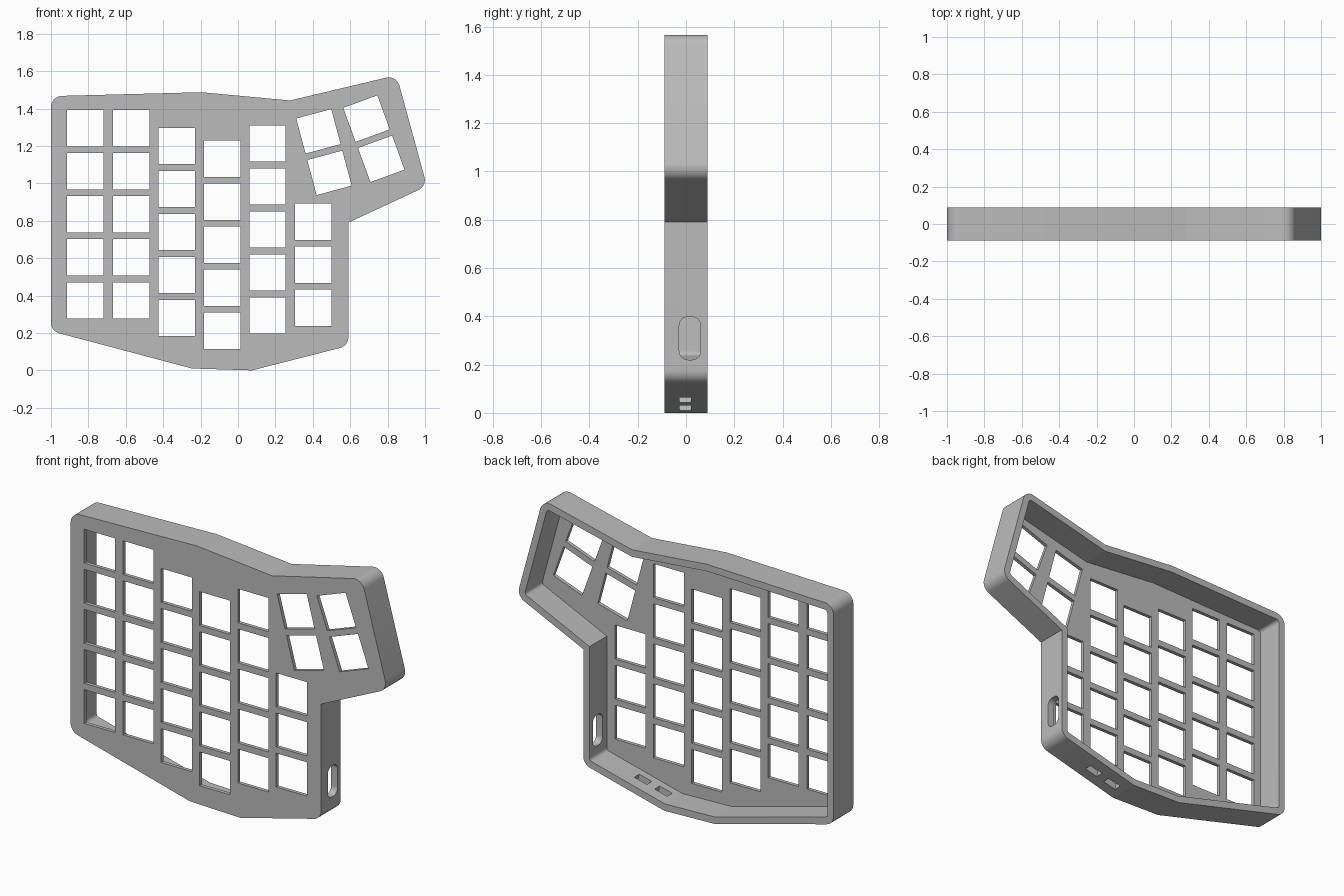
import bpy, bmesh, math
from mathutils import Vector, Matrix

cube = bpy.data.objects.get("Cube")
if cube:
    bpy.data.objects.remove(cube, do_unlink=True)

HALF = 0.089    # half the case depth
WALL = 0.04
PLATE = 0.021
KEY = 0.194     # square switch opening
PITCH = 0.23

grey = bpy.data.materials.new("case grey")
grey.use_nodes = True
grey.diffuse_color = (0.5, 0.5, 0.5, 1)
grey.node_tree.nodes["Principled BSDF"].inputs["Base Color"].default_value = (0.5, 0.5, 0.5, 1)


def offset(points, d):
    """Move every side of a counter-clockwise outline inwards by d."""
    result = []
    for i, p in enumerate(points):
        a = (p - points[i - 1]).normalized()
        b = (points[(i + 1) % len(points)] - p).normalized()
        na, nb = Vector((-a.y, a.x)), Vector((-b.y, b.x))
        result.append(p + (na + nb) * d / (1 + na.dot(nb)))
    return result


def rounded(points, radii, steps=12):
    """Replace corners that have a radius with arcs."""
    result = []
    for i, (p, r) in enumerate(zip(points, radii)):
        if r == 0:
            result.append(p)
            continue
        a = (points[i - 1] - p).normalized()
        b = (points[(i + 1) % len(points)] - p).normalized()
        half = a.angle(b) / 2
        centre = p + (a + b).normalized() * r / math.sin(half)
        start = p + a * r / math.tan(half) - centre
        sweep = math.pi - 2 * half
        for k in range(steps + 1):
            result.append(centre + Matrix.Rotation(sweep * k / steps, 2) @ start)
    return result


def prism(bm, points, start, end, place=Matrix.Identity(4)):
    """Extrude an x-z outline along y."""
    low = [bm.verts.new(place @ Vector((p.x, start, p.y))) for p in points]
    high = [bm.verts.new(place @ Vector((p.x, end, p.y))) for p in points]
    bm.faces.new(low)
    bm.faces.new(high[::-1])
    for i in range(len(points)):
        j = (i + 1) % len(points)
        bm.faces.new((low[j], low[i], high[i], high[j]))


def rectangle(w, h):
    return [Vector((x * w / 2, z * h / 2)) for x, z in ((-1, -1), (1, -1), (1, 1), (-1, 1))]


def make_object(name, bm):
    bmesh.ops.recalc_face_normals(bm, faces=bm.faces)
    mesh = bpy.data.meshes.new(name)
    bm.to_mesh(mesh)
    bm.free()
    mesh.materials.append(grey)
    obj = bpy.data.objects.new(name, mesh)
    bpy.context.collection.objects.link(obj)
    return obj


# Case outline, counter-clockwise: x, z, corner radius
R = 0.06
corners = [(-1, 0.21, R), (-0.246, 0.01, 0), (0.075, 0, 0), (0.59, 0.131, R),
           (0.59, 0.79, 0), (1.01, 0.985, R), (0.848, 1.578, R),
           (0.278, 1.443, 0), (-0.195, 1.487, 0), (-1, 1.466, R)]
outline = [Vector(c[:2]) for c in corners]
radii = [c[2] for c in corners]

bm = bmesh.new()
prism(bm, rounded(outline, radii), -HALF, HALF)
case = make_object("keyboard_case", bm)

# Hollow, open at the back
bm = bmesh.new()
inner = rounded(offset(outline, WALL), [max(r - WALL, 0) for r in radii])
prism(bm, inner, -HALF + PLATE, HALF + 0.1)
cutters = [make_object("cavity_cutter", bm)]

# Switch openings: columns as x, lowest z, count
bm = bmesh.new()
keys = []
for x, z, count in ((-0.817, 0.374, 5), (-0.571, 0.374, 5), (-0.328, 0.28, 5),
                    (-0.084, 0.212, 5), (0.158, 0.293, 5), (0.402, 0.335, 3)):
    keys += [(x, z + PITCH * row, 0) for row in range(count)]
# Thumb cluster, turned
keys += [(0.43, 1.278, 15), (0.489, 1.056, 15), (0.687, 1.346, 20), (0.766, 1.131, 20)]
for x, z, turn in keys:
    place = Matrix.Translation((x, 0, z)) @ Matrix.Rotation(-math.radians(turn), 4, 'Y')
    prism(bm, rectangle(KEY, KEY), -HALF - 0.02, -HALF + PLATE + 0.01, place)
cutters.append(make_object("switch_cutter", bm))

# Rounded cable port in the side wall and two slots in the sloping lower wall
bm = bmesh.new()
port = rounded(rectangle(0.088, 0.178), [0.036] * 4)
prism(bm, port, -0.06, 0.06, Matrix.Translation((0.57, 0.016, 0.309)) @ Matrix.Rotation(math.pi / 2, 4, 'Z'))
slope = outline[3] - outline[2]
tilt = math.atan2(slope.y, slope.x)
for x in (0.15, 0.28):
    z = (x - outline[2].x) * slope.y / slope.x + WALL / 2
    place = Matrix.Translation((x, 0, z)) @ Matrix.Rotation(-tilt, 4, 'Y')
    prism(bm, rectangle(0.082, 0.08), -0.026, 0.02, place)
cutters.append(make_object("port_cutter", bm))

# Apply the cuts and discard the cutters
bpy.ops.object.select_all(action='DESELECT')
case.select_set(True)
bpy.context.view_layer.objects.active = case
for cutter in cutters:
    cutter.hide_render = True
    mod = case.modifiers.new(cutter.name, 'BOOLEAN')
    mod.operation = 'DIFFERENCE'
    mod.solver = 'EXACT'
    mod.object = cutter
    bpy.ops.object.modifier_apply(modifier=mod.name)
    bpy.data.objects.remove(cutter, do_unlink=True)

bpy.ops.object.shade_smooth_by_angle(angle=math.radians(12))
